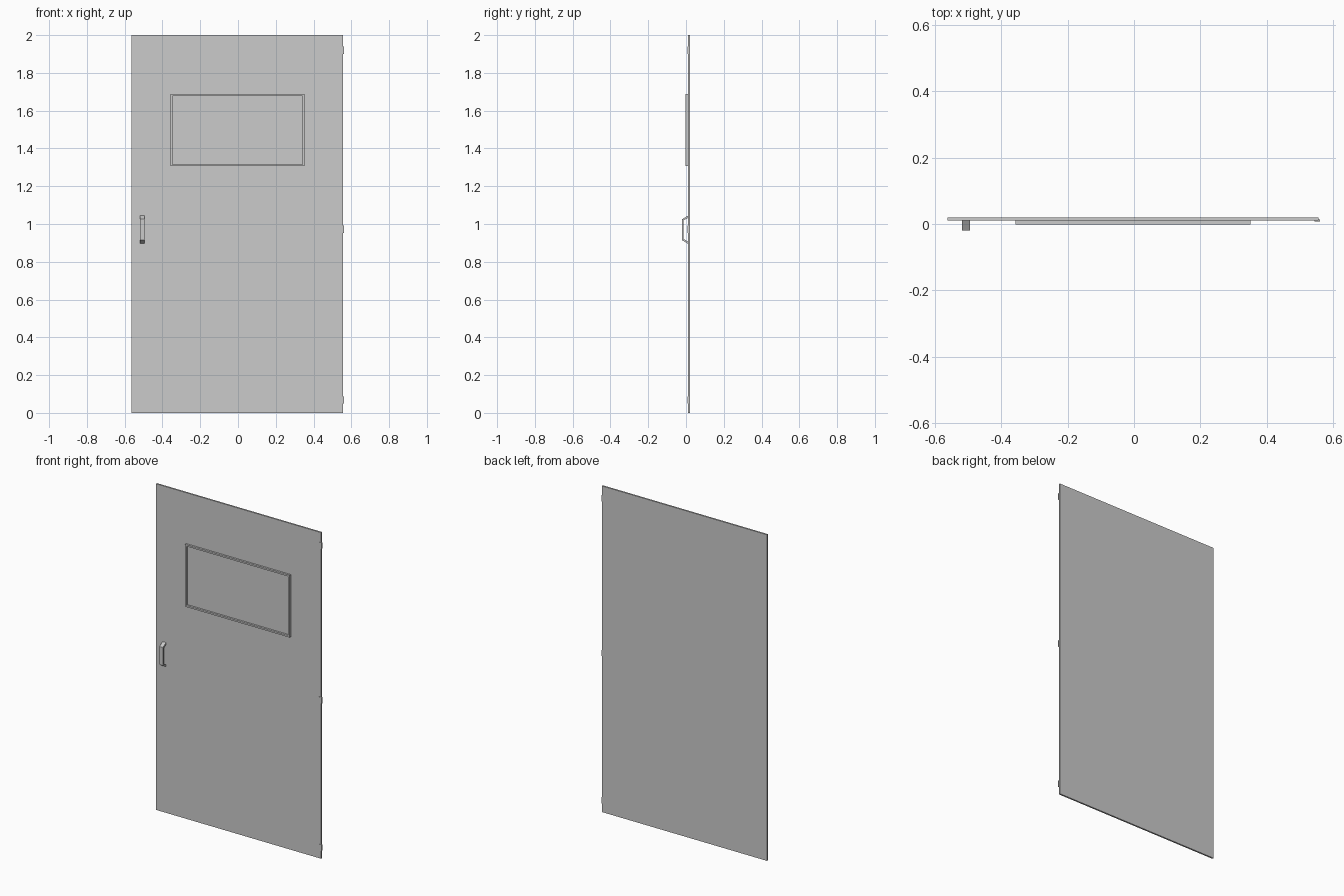
import bpy
import bmesh

if "Cube" in bpy.data.objects:
    bpy.data.objects.remove(bpy.data.objects["Cube"], do_unlink=True)

# Single painted-metal grey for every part
grey = bpy.data.materials.new("plain grey")
grey.use_nodes = True
colour = (0.6, 0.6, 0.6, 1)
grey.diffuse_color = colour
grey.node_tree.nodes["Principled BSDF"].inputs["Base Color"].default_value = colour


def finish(name, bm):
    bmesh.ops.recalc_face_normals(bm, faces=bm.faces)
    mesh = bpy.data.meshes.new(name)
    bm.to_mesh(mesh)
    bm.free()
    mesh.materials.append(grey)
    obj = bpy.data.objects.new(name, mesh)
    bpy.context.collection.objects.link(obj)
    return obj


def box(name, low, high):
    bm = bmesh.new()
    bmesh.ops.create_cube(bm, size=1)
    for v in bm.verts:
        v.co = [h if c > 0 else l for c, l, h in zip(v.co, low, high)]
    return finish(name, bm)


def ring(name, outer, inner, to_point, offset):
    """Closed band between two matching outlines, pushed along offset."""
    bm = bmesh.new()
    a = [bm.verts.new(to_point(p)) for p in outer]
    b = [bm.verts.new(to_point(p)) for p in inner]
    n = len(a)
    faces = [bm.faces.new((a[i], a[(i + 1) % n], b[(i + 1) % n], b[i])) for i in range(n)]
    moved = bmesh.ops.extrude_face_region(bm, geom=faces, use_keep_orig=True)["geom"]
    bmesh.ops.translate(bm, vec=offset, verts=[v for v in moved if isinstance(v, bmesh.types.BMVert)])
    return finish(name, bm)


def rectangle(x0, x1, z0, z1):
    return [(x0, z0), (x1, z0), (x1, z1), (x0, z1)]


# Door leaf
DOOR_FRONT = 0.01
box("door_panel", (-0.563, DOOR_FRONT, 0), (0.557, 0.02, 2))

# Raised window trim
t = 0.01
x0, x1, z0, z1 = -0.358, 0.352, 1.306, 1.688
ring("window_trim", rectangle(x0, x1, z0, z1),
     rectangle(x0 + t, x1 - t, z0 + t, z1 - t),
     lambda p: (p[0], -0.002, p[1]), (0, DOOR_FRONT + 0.002, 0))

# Pull handle: slanted arms joined by an upright grip
mid = 0.97
half = [(DOOR_FRONT, 0.074), (-0.02, 0.056), (-0.012, 0.05), (DOOR_FRONT, 0.062)]
bm = bmesh.new()
sides = []
for x in (-0.519, -0.495):
    top = [bm.verts.new((x, y, mid + z)) for y, z in half]
    low = [bm.verts.new((x, y, mid - z)) for y, z in half]
    bm.faces.new(top)
    bm.faces.new(low)
    bm.faces.new((top[1], top[2], low[2], low[1]))
    sides.append([top[0], top[1], low[1], low[0], low[3], low[2], top[2], top[3]])
for i in range(8):
    j = (i + 1) % 8
    bm.faces.new((sides[0][i], sides[0][j], sides[1][j], sides[1][i]))
finish("pull_handle", bm)

# Hinges along the left edge
for label, z in (("lower", 0.068), ("middle", 0.972), ("upper", 1.92)):
    box(label + "_hinge", (0.545, 0.008, z - 0.019), (0.562, 0.014, z + 0.019))
